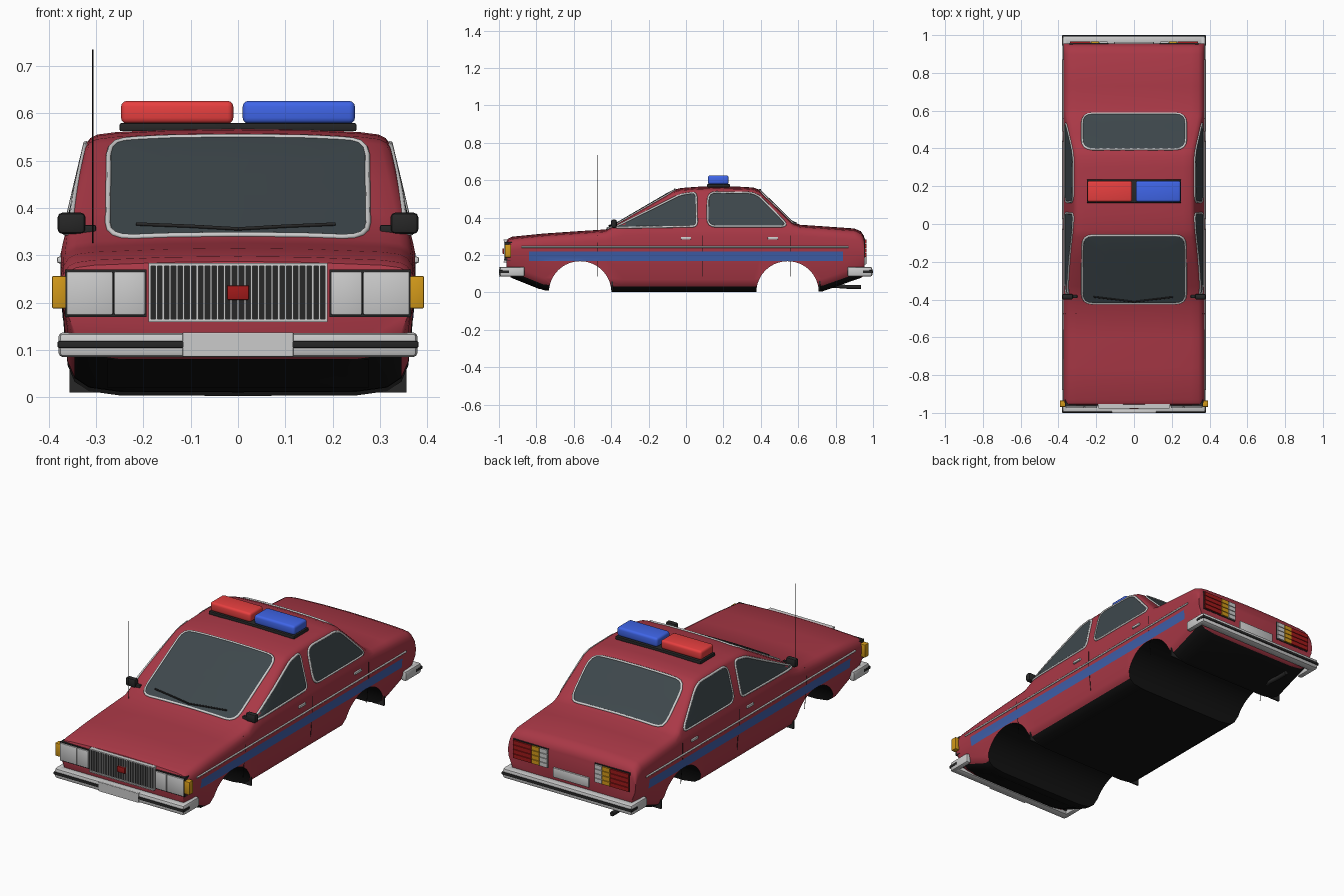
import bpy, bmesh, math
from mathutils import Vector
from mathutils.bvhtree import BVHTree

if "Cube" in bpy.data.objects:
    bpy.data.objects.remove(bpy.data.objects["Cube"])

def mat(name, r, g, b):
    m = bpy.data.materials.new(name)
    m.diffuse_color = (r, g, b, 1)
    m.use_nodes = True
    m.node_tree.nodes["Principled BSDF"].inputs["Base Color"].default_value = m.diffuse_color
    return m

RED = mat("body_red", .40, .04, .062)
BLACK = mat("black", .006, .006, .006)
DARK = mat("dark_rubber", .02, .02, .02)
GLASS = mat("glass", .048, .064, .072)
CHROME = mat("chrome", .55, .55, .55)
BLUE = mat("stripe_blue", .05, .115, .40)
LRED = mat("lamp_red", .8, .05, .05)
LBLUE = mat("lamp_blue", .05, .13, .8)
AMBER = mat("amber", .65, .32, .01)
TAIL = mat("tail_red", .35, .01, .01)

def add(name, bm, *mats):
    me = bpy.data.meshes.new(name)
    bm.to_mesh(me)
    bm.free()
    ob = bpy.data.objects.new(name, me)
    bpy.context.collection.objects.link(ob)
    for m in mats:
        me.materials.append(m)
    return ob

def smooth(ob, deg=35):
    bpy.ops.object.select_all(action='DESELECT')
    ob.select_set(True)
    bpy.context.view_layer.objects.active = ob
    bpy.ops.object.shade_smooth_by_angle(angle=math.radians(deg))

def box(name, x, y, z, m, bevel=0, seg=2):
    bm = bmesh.new()
    bmesh.ops.create_cube(bm, size=1)
    for v in bm.verts:
        v.co = [(a + b) / 2 + c * (b - a) for (a, b), c in zip((x, y, z), v.co)]
    if bevel:
        bmesh.ops.bevel(bm, geom=bm.edges[:], offset=bevel, segments=seg, profile=.5, affect='EDGES')
    ob = add(name, bm, m)
    if bevel:
        smooth(ob, 40)
    return ob

def pair(name, x, y, z, m, bevel=0):
    box(name + "_right", x, y, z, m, bevel)
    box(name + "_left", (-x[1], -x[0]), y, z, m, bevel)

def tube(name, pts, r, m, cyclic=False):
    cu = bpy.data.curves.new(name, 'CURVE')
    cu.dimensions = '3D'
    cu.bevel_depth, cu.bevel_resolution, cu.use_fill_caps = r, 1, True
    sp = cu.splines.new('POLY')
    sp.points.add(len(pts) - 1)
    for p, c in zip(sp.points, pts):
        p.co = (*c, 1)
    sp.use_cyclic_u = cyclic
    cu.materials.append(m)
    ob = bpy.data.objects.new(name, cu)
    bpy.context.collection.objects.link(ob)
    bpy.ops.object.select_all(action='DESELECT')
    ob.select_set(True)
    bpy.context.view_layer.objects.active = ob
    bpy.ops.object.convert(target='MESH')

# Body shell: stations along the car (y, top height, bottom height)
STATIONS = [(-.96, .262, .11), (-.953, .277, .092), (-.93, .288, .08), (-.76, .305, .012),
            (-.6, .316, .004), (-.43, .327, .003), (-.33, .385, .003), (-.2, .461, .003),
            (-.07, .537, .003), (-.03, .548, .003), (.06, .555, .003), (.16, .558, .003),
            (.3, .555, .003), (.36, .551, .003), (.395, .538, .003), (.48, .456, .003),
            (.57, .367, .003), (.61, .352, .003), (.73, .344, .006), (.9, .332, .066),
            (.935, .317, .078), (.95, .295, .088), (.955, .275, .10)]

def section(zt, zb):
    zs = min(.325, zt - .03)
    xr = .37 - .05 * (zt - zs) / .225
    return [(0, zb), (.25, zb + .001), (.315, zb + .01), (.345, zb + .03), (.36, zb + .065),
            (.37, .19), (.374, .225), (.374, zs - .02), (.37, zs), (xr + .002, zt - .022),
            (xr - .006, zt - .011), (xr - .022, zt - .003), (xr - .06, zt + .002),
            (.15, zt + .008), (0, zt + .01)]

bm = bmesh.new()
rings = []
for y, zt, zb in STATIONS:
    half = section(zt, zb)
    rings.append([bm.verts.new((x, y, z)) for x, z in half + [(-x, z) for x, z in half[-2:0:-1]]])
n = len(rings[0])
for a, b in zip(rings, rings[1:]):
    for i in range(n):
        bm.faces.new((a[i], a[(i + 1) % n], b[(i + 1) % n], b[i]))
bm.faces.new(rings[0])
bm.faces.new(rings[-1])
bmesh.ops.recalc_face_normals(bm, faces=bm.faces)
bvh = BVHTree.FromBMesh(bm)
body = add("body_shell", bm, RED, BLACK)

# Wheel arches cut right through the body
ARCHES, R = (-.566, .543), .167
for yc in ARCHES:
    bpy.ops.mesh.primitive_cylinder_add(vertices=64, radius=R, depth=2, location=(0, yc, 0),
                                        rotation=(0, math.pi / 2, 0))
    cutter = bpy.context.object
    mod = body.modifiers.new("arch", 'BOOLEAN')
    mod.operation, mod.solver, mod.object = 'DIFFERENCE', 'EXACT', cutter
    bpy.context.view_layer.objects.active = body
    bpy.ops.object.modifier_apply(modifier="arch")
    bpy.data.objects.remove(cutter)
for p in body.data.polygons:
    c = p.center
    in_arch = any(math.hypot(c.y - a, c.z) < R + .0015 for a in ARCHES) and abs(p.normal.x) < .1
    p.material_index = int(in_arch or (p.normal.z < -.6 and c.z < .12 and abs(c.y) < .935))
smooth(body)

# Helpers that lay outlines onto the body surface
def outline(pts, r):
    out, pts = [], [Vector(p) for p in pts]
    for i, p in enumerate(pts):
        a, b = pts[i - 1] - p, pts[(i + 1) % len(pts)] - p
        if r == 0:
            out.append(p)
            continue
        a, b = (p + v.normalized() * min(r, v.length * .45) for v in (a, b))
        out += [a * (1 - t) ** 2 + p * 2 * t * (1 - t) + b * t * t for t in (0, .25, .5, .75, 1)]
    fine = []
    for p, q in zip(out, out[1:] + out[:1]):
        k = max(1, math.ceil((q - p).length / .04))
        fine += [p.lerp(q, j / k) for j in range(k)]
    return fine

def project(p, d, off=.003):
    ax = [i for i in range(3) if abs(d[i]) < .5]
    o = -Vector(d) * 3
    o[ax[0]], o[ax[1]] = p
    hit, nor, _, _ = bvh.ray_cast(o, Vector(d))
    return hit + nor * off

def panel(name, pts, d, m, r=0, frame=0, off=.003):
    line = outline(pts, r)
    c = sum(line, Vector((0, 0))) / len(line)
    bm = bmesh.new()
    rs = [[bm.verts.new(project(c.lerp(p, s), d, off)) for p in line] for s in (1, .75, .5, .25)]
    mid, k = bm.verts.new(project(c, d, off)), len(line)
    for i in range(k):
        j = (i + 1) % k
        for a, b in zip(rs, rs[1:]):
            bm.faces.new((a[i], a[j], b[j], b[i]))
        bm.faces.new((rs[-1][i], rs[-1][j], mid))
    bm.normal_update()
    if sum(f.normal.dot(Vector(d)) * f.calc_area() for f in bm.faces) > 0:
        bmesh.ops.reverse_faces(bm, faces=bm.faces)
    smooth(add(name, bm, m))
    if frame:
        tube(name + "_frame", [project(p, d, .001) for p in line], frame, CHROME, True)

# Windows
DOWN = (0, 0, -1)
panel("windshield", [(-.275, -.42), (.275, -.42), (.272, -.06), (-.272, -.06)], DOWN, GLASS, .055, .006)
panel("rear_window", [(-.275, .395), (.275, .395), (.275, .585), (-.275, .585)], DOWN, GLASS, .055, .006)
for side, s in (("right", 1), ("left", -1)):
    d = (-s, 0, 0)
    panel("front_window_" + side, [(-.385, .346), (.058, .353), (.054, .535), (-.03, .523)], d, GLASS, .025, .006)
    panel("back_window_" + side, [(.115, .353), (.55, .353), (.375, .532), (.118, .536)], d, GLASS, .045, .006)
    # Side stripe, chrome trim and door seams
    panel("side_stripe_" + side, [(-.84, .168), (.84, .168), (.84, .218), (-.84, .218)], d, BLUE, off=.002)
    tube("side_trim_" + side, [project((-.88 + i * .0875, .243), d, .001) for i in range(21)], .005, CHROME)
    for i, y in enumerate((-.475, .09, .56)):
        tube(f"door_seam_{side}_{i}", [project((y, .085 + j * .044), d, 0) for j in range(6)], .0015, BLACK)

# Door handles, mirrors, mud flaps
for nm, y in (("front", 0), ("back", .465)):
    pair(nm + "_door_handle", (.365, .382), (y - .028, y + .028), (.283, .297), CHROME, .004)
pair("mirror", (.322, .381), (-.4, -.37), (.345, .39), DARK, .01)
pair("mirror_stem", (.30, .345), (-.392, -.376), (.344, .364), DARK, .003)
for nm, y in (("front", -.394), ("rear", .715)):
    pair(nm + "_mud_flap", (.29, .356), (y - .004, y + .004), (.01, .09), DARK)

# Front: grille, headlights, indicators, lower intake
box("grille_back", (-.186, .186), (-.966, -.93), (.162, .281), DARK)
for z in (.1625, .2805):
    box("grille_rail", (-.189, .189), (-.976, -.935), (z - .003, z + .003), CHROME)
for i in range(27):
    x = -.1865 + i * .373 / 26
    w = .003 if i in (0, 26) else .0022
    box(f"grille_bar_{i}", (x - w, x + w), (-.973, -.95), (.162, .281), CHROME)
box("grille_badge", (-.023, .023), (-.98, -.96), (.206, .236), TAIL, .002)
pair("headlight_housing", (.193, .365), (-.967, -.93), (.17, .27), DARK)
pair("headlight_inner", (.196, .2615), (-.974, -.95), (.174, .266), CHROME, .003)
pair("headlight_outer", (.2645, .362), (-.974, -.95), (.174, .266), CHROME, .003)
pair("indicator", (.363, .393), (-.968, -.935), (.188, .256), AMBER, .003)
panel("lower_intake", [(-.275, .022), (.275, .022), (.275, .084), (-.275, .084)], (0, 1, 0), BLACK)

# Tail lights: red outer, amber and clear inner columns with dark dividers
pair("tail_light_housing", (.135, .342), (.93, .957), (.186, .288), DARK)
for nm, x0, x1, m in (("clear", .139, .182, CHROME), ("amber", .185, .228, AMBER), ("red", .231, .338, TAIL)):
    for k in range(4):
        z = .19 + k * .024
        pair(f"tail_{nm}_{k}", (x0, x1), (.94, .965), (z, z + .021), m)
box("rear_plate", (-.105, .105), (.94, .964), (.15, .2), CHROME, .002)

# Bumpers with wrapped corners and rubber strips
for nm, s in (("front", -1), ("rear", 1)):
    ys = lambda a, b: tuple(sorted((s * a, s * b)))
    box(nm + "_bumper", (-.378, .378), ys(.95, .996), (.085, .136), CHROME, .01)
    pair(nm + "_bumper_end", (.35, .379), ys(.863, .99), (.085, .137), CHROME, .009)
    box(nm + "_bumper_strip", (-.381, .381), ys(.945, 1.0), (.104, .119), DARK, .003)
box("front_plate", (-.117, .117), (-1.0, -.985), (.086, .137), CHROME, .002)
box("front_plate_face", (-.115, .115), (-1.001, -.99), (.088, .135), CHROME)

# Roof light bar
box("lightbar_base", (-.25, .25), (.112, .235), (.562, .579), DARK, .003)
box("lightbar_red", (-.247, -.01), (.117, .228), (.578, .626), LRED, .012, 3)
box("lightbar_blue", (.01, .247), (.117, .228), (.578, .626), LBLUE, .012, 3)

# Wipers, antenna, exhaust
for nm, xs in (("left", (-.215, -.1, 0)), ("right", (0, .1, .205))):
    tube("wiper_" + nm, [project((x, -.408 + abs(x) * .12), DOWN, .007) for x in xs], .004, DARK)
tube("antenna", [(-.307, -.475, .3), (-.307, -.475, .734)], .0018, BLACK)
tube("exhaust_pipe", [(-.22, .72, .04), (-.22, .86, .03), (-.22, .935, .03)], .012, DARK)
